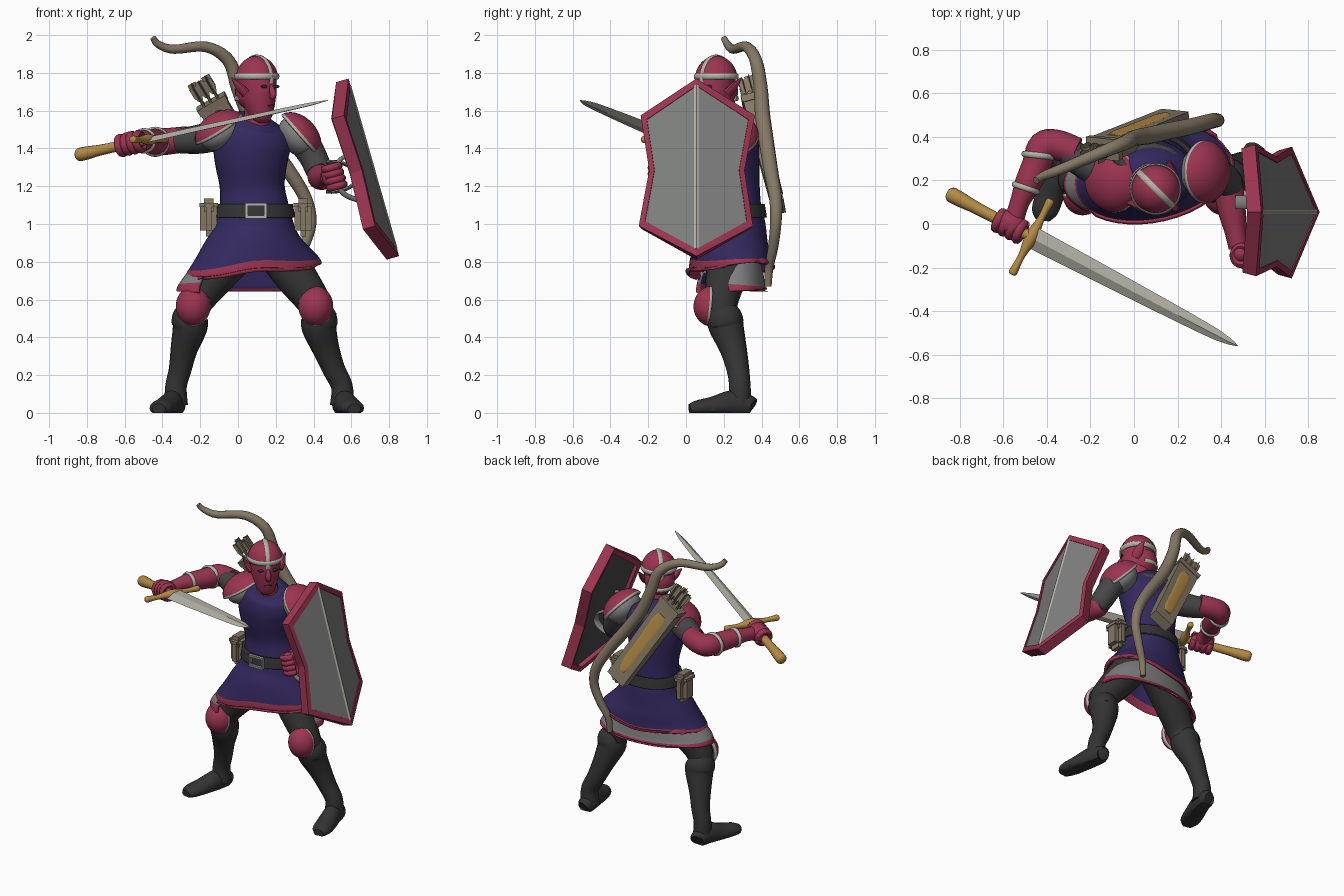
import bpy, bmesh, math
from mathutils import Vector as V

if "Cube" in bpy.data.objects:
    bpy.data.objects.remove(bpy.data.objects["Cube"])

COL = dict(red=(.33, .035, .082), navy=(.034, .022, .115), black=(.034, .034, .034), charcoal=(.062, .062, .062),
           grey=(.21, .215, .21), steel=(.46, .45, .39), taupe=(.23, .19, .13), gold=(.46, .26, .06))
M = {}
for k, c in COL.items():
    M[k] = bpy.data.materials.new(k)
    M[k].diffuse_color = (*c, 1)


def finish(name, bm, mats, angle=45, recalc=True):
    if recalc:
        bmesh.ops.recalc_face_normals(bm, faces=bm.faces)
    me = bpy.data.meshes.new(name)
    bm.to_mesh(me)
    bm.free()
    for m in ([mats] if isinstance(mats, str) else mats):
        me.materials.append(M[m])
    if angle:
        me.shade_smooth()
        me.set_sharp_from_angle(angle=math.radians(angle))
    else:
        me.shade_flat()
    ob = bpy.data.objects.new(name, me)
    bpy.context.collection.objects.link(ob)
    return ob


def solid(ob, t, offset=-1, mat=0):
    m = ob.modifiers.new("thickness", 'SOLIDIFY')
    m.thickness, m.offset, m.material_offset = t, offset, mat
    return ob


def tube(name, pts, mats, ref=(0, 0, 1), n=16, sub=5, cap=True, rule=None, phase=0, cut=None, warp=None, angle=45):
    """Smooth sweep through (x, y, z, radius side, radius along ref)."""
    P = [V((*p[:4], p[-1])) for p in pts]
    S = []
    for i in range(len(P) - 1):
        a, b, c, d = P[max(i - 1, 0)], P[i], P[i + 1], P[min(i + 2, len(P) - 1)]
        for k in range(sub):
            t = k / sub
            S.append(b + (c - a) * (t / 2) + (a * 2 - b * 5 + c * 4 - d) * (t * t / 2) + (b * 3 - a - c * 3 + d) * (t ** 3 / 2))
    S.append(P[-1])
    bm, rows, ref = bmesh.new(), [], V(ref)
    for i, s in enumerate(S):
        T = V((S[min(i + 1, len(S) - 1)] - S[max(i - 1, 0)])[:3]).normalized()
        side = T.cross(ref).normalized()
        up = side.cross(T)
        row = []
        for j in range(n):
            a = 2 * math.pi * j / n + phase
            co = V(s[:3]) + side * s[3] * math.cos(a) + up * s[4] * math.sin(a)
            row.append(bm.verts.new(warp(co) if warp else co))
        rows.append(row)
    for i in range(len(rows) - 1):
        for j in range(n):
            q = [rows[i][j], rows[i][(j + 1) % n], rows[i + 1][(j + 1) % n], rows[i + 1][j]]
            c = sum((v.co for v in q), V()) / 4
            if cut and cut(c):
                continue
            f = bm.faces.new(q)
            if rule:
                f.material_index = rule((i + .5) / (len(rows) - 1))
    if cap:
        bm.faces.new(rows[0])
        bm.faces.new(rows[-1])
    return finish(name, bm, mats, angle)


def ring(name, c, u, v, ru, rv, a0, a1, thick, width, mat, k=16):
    """Arc of a hoop in the plane u, v."""
    c, u, v = V(c), V(u).normalized(), V(v).normalized()
    pts = []
    for i in range(k + 1):
        a = math.radians(a0 + (a1 - a0) * i / k)
        pts.append((*(c + u * ru * math.cos(a) + v * rv * math.sin(a)), thick, width))
    return tube(name, pts, mat, ref=u.cross(v), n=8, sub=2)


def dome(name, c, axis, scale, mats, cut=None):
    """Ellipsoid, or a trimmed shell when cut is given (local z, -1 to 1)."""
    bm = bmesh.new()
    bmesh.ops.create_uvsphere(bm, u_segments=28, v_segments=24, radius=1)
    if cut is not None:
        bmesh.ops.delete(bm, geom=[v for v in bm.verts if v.co.z < cut], context='VERTS')
        low = min(v.co.z for v in bm.verts)
        for f in bm.faces:
            f.material_index = int(min(v.co.z for v in f.verts) < low + .01)
    q = V(axis).to_track_quat('Z', 'Y')
    for v in bm.verts:
        v.co = V(c) + q @ V((v.co.x * scale[0], v.co.y * scale[1], v.co.z * scale[2]))
    ob = finish(name, bm, mats, recalc=False)
    return solid(ob, .015) if cut is not None else ob


def box(name, c, size, mat, bevel=.015):
    bm = bmesh.new()
    bmesh.ops.create_cube(bm, size=1)
    for v in bm.verts:
        v.co = V(c) + V([v.co[i] * size[i] for i in range(3)])
    bmesh.ops.bevel(bm, geom=bm.edges[:], offset=bevel, segments=2, affect='EDGES')
    return finish(name, bm, mat)


Y = (0, 1, 0)
# Legs, boots and knee guards
for s, hip, thigh, knee, cuff, calf, ankle, toe in (("right", .03, -.12, -.235, -.255, -.285, -.328, -.42),
                                                    ("left", .18, .30, .41, .43, .465, .55, .615)):
    tube(s + "_thigh", [(hip, .25, .9, .12), (thigh, .215, .73, .11), (knee, .185, .57, .088), (cuff, .21, .46, .08)], "black", Y)
    tube(s + "_boot_shaft", [(knee - .005, .19, .52, .085), (cuff, .205, .495, .096), (cuff, .215, .45, .092), (calf, .25, .34, .072),
                             ((calf + ankle) / 2, .275, .23, .06), (ankle, .285, .14, .057), (ankle, .285, .04, .063)], "black", Y)
    w = toe - ankle
    tube(s + "_foot", [(ankle, .352, .035, .035, .04), (ankle, .335, .04, .052, .055), (ankle + w * .2, .25, .045, .058, .075),
                       (ankle + w * .6, .14, .03, .064, .056), (ankle + w * .9, .06, .025, .06, .042),
                       (toe, .02, .02, .035, .028)], "black", warp=lambda co: V((co.x, co.y, max(0, co.z))))
    dome(s + "_knee_guard", (knee, .14, .565), (.1 * (1 if s == "left" else -1), -1, .1), (.094, .108, .1), ["red", "steel"], .1)


# Tunic body and flared skirt with a slanted red hem
def slant(co):
    k = max(0, min(1, (1.0 - co.z) / .2))
    a = math.atan2(co.y - .24, co.x - .085)
    return V((co.x, co.y + k * .14 * (co.x - .085),
              co.z + k * (.085 * (co.x - .085) + .01 * math.sin(3 * a) + .03 * max(0, -math.sin(a)) ** 2 * co.x)))


def twist(co):
    return V((co.x, co.y + max(0, min(1, (1.0 - co.z) / .2)) * .1 * (co.x - .085), co.z))


tube("tunic_body", [(.09, .25, .98, .2, .165), (.085, .25, 1.08, .185, .15), (.075, .25, 1.2, .172, .14), (.07, .235, 1.34, .195, .155),
                    (.075, .225, 1.44, .205, .155), (.085, .21, 1.52, .17, .13), (.095, .195, 1.56, .09, .085)], "navy", Y, n=32)
dome("shoulder_cowl", (.05, .28, 1.5), (0, .3, 1), (.17, .1, .06), "charcoal")
solid(tube("tunic_skirt", [(.088, .25, 1.08, .19, .155), (.088, .25, .98, .215, .175), (.085, .24, .88, .28, .2), (.085, .235, .785, .35, .212),
                           (.085, .235, .76, .358, .214)], ["navy", "red"], Y, n=40, sub=6, cap=False, warp=slant,
           rule=lambda t: int(t > .74)), .018)
# Under skirt, open at the front, dark lining inside
solid(tube("under_skirt", [(.07, .245, .88, .21, .13), (.07, .235, .78, .31, .17), (.07, .225, .68, .385, .195), (.07, .225, .645, .395, .203)],
           ["grey", "red", "navy", "red"], Y, n=48, cap=False, cut=lambda c: c.y < .2 and -.19 < c.x < .34, warp=twist,
           rule=lambda t: int(t > .67)), .02, -1, 2)
# Belt, buckle and pouches
solid(tube("belt", [(.09, .25, 1.035, .212, .178), (.09, .25, 1.07, .207, .173), (.09, .25, 1.105, .2, .167)], "black", Y, n=32, cap=False), .02)
for i, (dx, dz, sx, sz) in enumerate(((0, .034, .115, .016), (0, -.034, .115, .016), (-.05, 0, .016, .08), (.05, 0, .016, .08))):
    box("buckle_bar_%d" % i, (.095 + dx, .07, 1.07 + dz), (sx, .025, sz), "steel", .004)
for s, x in (("right", -.155), ("left", .345)):
    box(s + "_pouch", (x, .24, 1.03), (.09, .13, .19), "taupe", .03)
    box(s + "_pouch_flap", (x, .24, 1.1), (.1, .145, .07), "taupe", .025)

# Head, turned to the figure's left
F, R, C = V((.707, -.707, 0)), V((-.707, -.707, 0)), V((.1, .16, 0))


def H(f, r, z):
    return C + F * f + R * r + V((0, 0, z))


tube("neck", [(.09, .2, 1.48, .085), (.1, .18, 1.58, .066), (.1, .17, 1.68, .07)], "red", Y)
tube("face", [(*H(.045, 0, 1.535), .02, .025), (*H(.04, 0, 1.56), .05, .055), (*H(.025, 0, 1.62), .075, .082),
              (*H(.01, 0, 1.69), .092, .103), (*H(0, 0, 1.78), .1, .108)], "red", F, n=24)
dome("helmet", H(0, 0, 1.765), (0, 0, 1), (.113, .113, .125), ["red", "steel"], -.1)
dome("nape_guard", H(-.025, 0, 1.70), (0, 0, 1), (.098, .098, .1), "red")
ring("helmet_brow_band", H(0, 0, 1.782), F, R, .113, .113, 0, 360, .006, .014, "steel", 24)
ring("helmet_crest_band", H(0, 0, 1.765), F, (0, 0, 1), .113, .126, -10, 190, .006, .014, "steel", 24)
ring("helmet_nape_band", H(-.025, 0, 1.665), F, R, .094, .094, 105, 255, .008, .014, "steel")
tube("nose", [(*H(.1, 0, 1.735), .012), (*H(.122, 0, 1.69), .018), (*H(.115, 0, 1.665), .014)], "red", F, n=10)
tube("mouth", [(*H(.108, .025, 1.625), .003), (*H(.112, 0, 1.628), .004), (*H(.108, -.025, 1.625), .003)], "red", n=8)
for s, k in (("right", 1), ("left", -1)):
    dome(s + "_eye", H(.1, .042 * k, 1.728), F, (.026, .009, .008), "black")
    tube(s + "_ear", [(*H(.01, .09 * k, 1.69), .022, .03), (*H(-.015, .115 * k, 1.725), .016, .03), (*H(-.05, .14 * k, 1.775), .003, .004)],
         "red", F, n=10)

# Shoulder guards and arms
for s, c, ax in (("right", (-.09, .2, 1.485), (-.5, -.1, .8)), ("left", (.315, .24, 1.46), (.75, 0, .66))):
    dome(s + "_shoulder_guard", c, ax, (.148, .148, .108), ["red", "steel"], .1)
    dome(s + "_shoulder_lining", c, ax, (.12, .12, .085), "grey")
tube("right_sleeve", [(-.08, .21, 1.48, .085), (-.2, .27, 1.45, .078), (-.31, .33, 1.44, .066)], "charcoal")
tube("right_gauntlet", [(-.265, .33, 1.45, .068), (-.35, .362, 1.44, .07), (-.415, .355, 1.435, .072), (-.45, .27, 1.435, .066),
                        (-.49, .18, 1.44, .06), (-.525, .1, 1.44, .045), (-.55, .02, 1.43, .045)], "red")
ring("right_elbow_trim", (-.438, .315, 1.435), (.95, -.1, 0), (0, 0, 1), .07, .07, 0, 360, .01, .014, "steel")
ring("right_wrist_trim", (-.497, .165, 1.44), (.93, -.3, 0), (0, 0, 1), .058, .058, 0, 360, .01, .013, "steel")
tube("left_sleeve", [(.33, .24, 1.46, .085), (.39, .225, 1.37, .075), (.43, .19, 1.28, .07), (.435, .15, 1.25, .06)], "charcoal", Y)
tube("left_gauntlet", [(.43, .21, 1.25, .05), (.435, .17, 1.25, .068), (.45, .06, 1.245, .064), (.465, -.03, 1.25, .05), (.48, -.11, 1.25, .045)], "red")

# Sword, with fist and fingers round the grip
A, B = V((-.84, .135, 1.367)), V((.477, -.56, 1.655))
D = (B - A).normalized()
G = V((.463, .886, 0))


def on(t, d=0):
    return A.lerp(B, t) + G * d


tube("sword_grip", [(*on(-.012), .02), (*on(0), .035), (*on(.04), .034), (*on(.1), .028), (*on(.29), .025)], "gold", G)
tube("sword_guard", [(*on(.28, -.195), .012), (*on(.28, -.18), .02), (*on(.28, -.1), .016), (*on(.28), .03), (*on(.28, .1), .016),
                     (*on(.28, .18), .02), (*on(.28, .195), .012)], "gold", n=12)
tube("sword_blade", [(*on(.285), .014, .054), (*on(.6), .013, .044), (*on(.88), .01, .031), (*on(.96), .006, .019), (*on(1), .001, .002)],
     "steel", G + V((0, 0, .38)), n=4, angle=15)
N = D.cross(G)
dome("right_fist", on(.205, .01) + N * .005, D, (.06, .06, .078), "red")
L = V((.27, 0, -.96))  # shield handle direction
dome("left_fist", (.5, -.135, 1.25), L, (.052, .056, .072), "red")
for i in range(4):
    ring("right_finger_%d" % i, on(.17 + .024 * i), G, N, .045, .045, 20, 340, .018, .021, "red", 12)
    ring("left_finger_%d" % i, V((.51, -.145, 1.25)) + L * (.034 * i - .051), (1, 0, .27), Y, .042, .042, 0, 340, .017, .02, "red", 12)
tube("shield_handle", [(.62, -.09, 1.37, .012), (.54, -.14, 1.34, .012), (.52, -.145, 1.25, .016), (.56, -.14, 1.16, .014), (.66, -.09, 1.12, .014)], "grey", Y, n=10)
ring("shield_arm_strap", (.49, .1, 1.25), (1, 0, 0), (0, 0, 1), .14, .08, -100, 100, .01, .03, "grey")

# Shield: folded plate with a thick rim
OUT = [(.055, 1.77), (.365, 1.575), (.31, 1.285), (.355, .99), (.055, .83), (-.25, .99), (-.195, 1.285), (-.24, 1.575)]


def sp(y, z, d=0):
    return V((.585 + (1.77 - z) * .285 - .27 * abs(y - .055) + d, y, z))


INN = [(.055 + (y - .055) * .89, 1.3 + (z - 1.3) * .92) for y, z in OUT]
bm = bmesh.new()
o, n_ = [bm.verts.new(sp(*p)) for p in OUT], [bm.verts.new(sp(*p)) for p in INN]
for i in range(8):
    j = (i + 1) % 8
    bm.faces.new((o[i], n_[i], n_[j], o[j]))
solid(finish("shield_rim", bm, "red", 0, False), .068)
bm = bmesh.new()
p = [bm.verts.new(sp(y, z, -.006)) for y, z in INN]
m = bm.verts.new(sp(.055, 1.285, -.006))
for q in ((m, p[2], p[1], p[0]), (p[4], p[3], p[2], m), (m, p[0], p[7], p[6]), (m, p[6], p[5], p[4])):
    bm.faces.new(q)
solid(finish("shield_panel", bm, ["grey", "charcoal"], 0, False), .035, -1, 1)
tube("shield_ridge", [(*sp(.055, 1.735, -.004), .013, .007), (*sp(.055, .868, -.004), .013, .007)], "steel", (1, 0, 0), n=4)

# Bow slung over the back
tube("bow", [(-.45, .2, 1.985, .016), (-.42, .22, 1.95, .02), (-.34, .25, 1.925, .024), (-.17, .32, 1.938, .028), (-.05, .37, 1.865, .034),
             (.0, .395, 1.72, .037), (.06, .405, 1.58, .04), (.15, .425, 1.44, .04), (.27, .45, 1.28, .038), (.36, .475, 1.13, .034),
             (.385, .475, 1.0, .03), (.345, .46, .87, .027), (.3, .44, .77, .023), (.29, .435, .67, .018)], "taupe", Y, n=12)

# Quiver with gold panel and arrows
a, b = V((-.145, .345, 1.65)), V((.19, .49, 1.09))
d = (a - b).normalized()
nrm = V((0, 1, .18))
nrm = (nrm - d * nrm.dot(d)).normalized()
side, h = d.cross(nrm), math.sqrt(2)
tube("quiver", [(*b, .072 * h, .034 * h), (*a, .08 * h, .044 * h)], "taupe", nrm, n=4, sub=1, phase=math.pi / 4)
tube("quiver_mouth", [(*(a - d * .04), .084 * h, .048 * h), (*a, .086 * h, .05 * h)], "taupe", nrm, n=4, sub=1, phase=math.pi / 4)
tube("quiver_panel", [(*(b.lerp(a, t) + nrm * (.035 + .01 * t)), r, .005) for t, r in ((.12, .02), (.22, .036), (.5, .036), (.76, .042), (.86, .025))],
     "gold", nrm, n=12)
for i in range(6):
    e = a + side * (.042 * (i % 3 - 1)) + nrm * (.036 * (i // 3) - .018)
    top = e + d * (.115 + .015 * (i % 2))
    tube("arrow_%d" % i, [(*(e - d * .1), .007), (*top, .007)], "taupe", nrm, n=6, sub=1)
    for k, (x, y) in enumerate(((.024, .003), (.003, .024))):
        tube("arrow_%d_feather_%d" % (i, k), [(*(e + d * .03), x * .5, y * .5), (*(e + d * .06), x, y), (*top, x, y)], "taupe", nrm, n=4, sub=1)
tube("quiver_strap", [(-.13, .35, 1.6, .008, .02), (-.03, .24, 1.575, .01, .02), (.0, .12, 1.5, .01, .02)], "charcoal", (1, 0, 0), n=8)

for m in bpy.data.materials:
    if m.users and not m.is_grease_pencil:
        m.use_nodes = True
        m.node_tree.nodes["Principled BSDF"].inputs["Base Color"].default_value = m.diffuse_color
